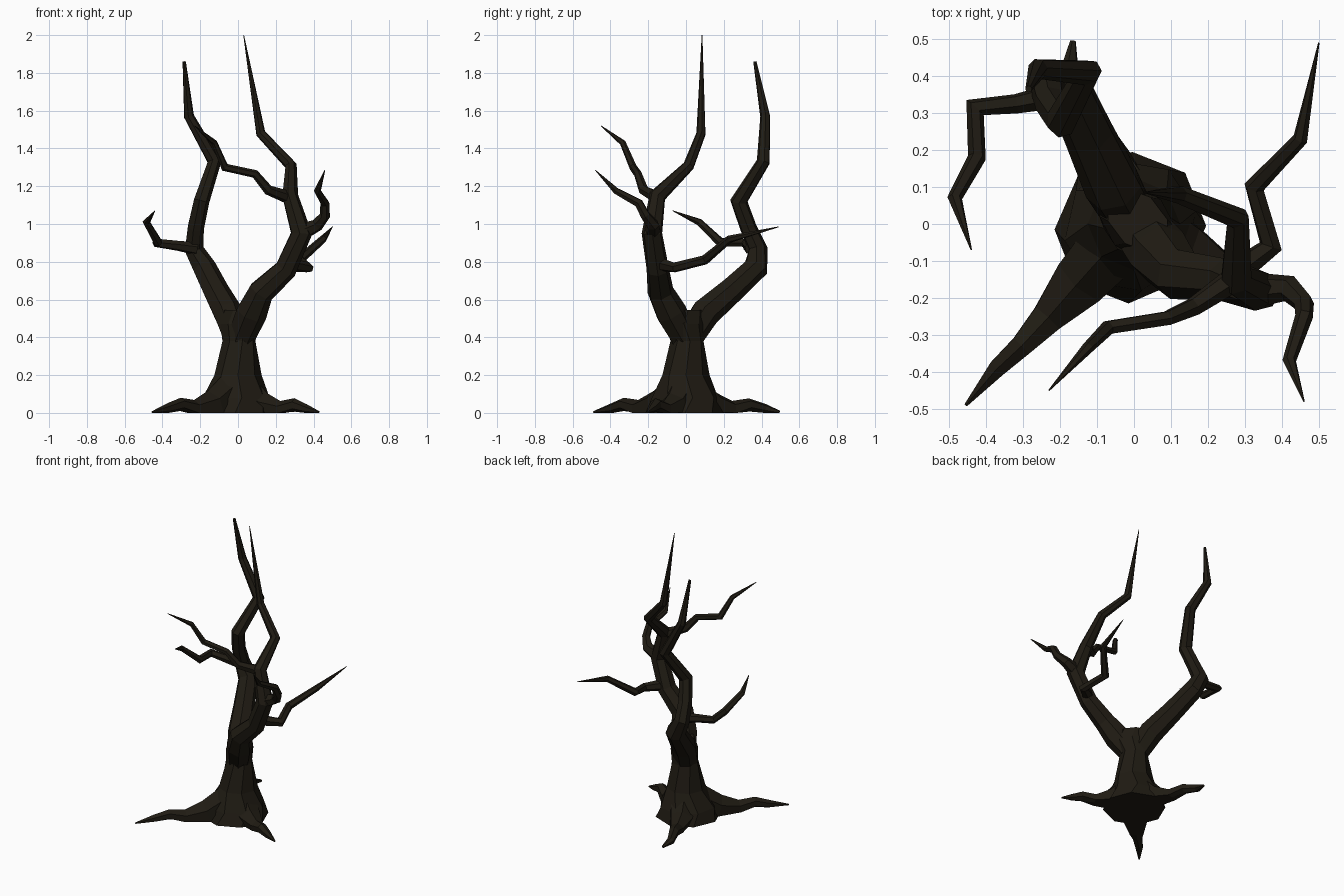
import bpy, bmesh, math
from mathutils import Vector

bark = bpy.data.materials.new("dark_bark")
bark.diffuse_color = (0.014, 0.011, 0.0065, 1)


def finish(name, bm):
    bmesh.ops.recalc_face_normals(bm, faces=bm.faces)
    me = bpy.data.meshes.new(name)
    bm.to_mesh(me)
    bm.free()
    me.materials.append(bark)
    ob = bpy.data.objects.new(name, me)
    bpy.context.collection.objects.link(ob)
    return ob


def skin(bm, rings):
    # bridge successive rings and cap both ends
    n = len(rings[0])
    for a, b in zip(rings, rings[1:]):
        for i in range(n):
            j = (i + 1) % n
            bm.faces.new((a[i], a[j], b[j], b[i]))
    bm.faces.new(rings[0])
    bm.faces.new(rings[-1])


def limb(name, path, sides=6):
    # crooked tapering tube through (x, y, z, radius) points, mitred at bends
    pts = [Vector(p[:3]) for p in path]
    bm = bmesh.new()
    rings, ref = [], None
    for k, p in enumerate(pts):
        d_in = (p - pts[max(k - 1, 0)]).normalized()
        d_out = (pts[min(k + 1, len(pts) - 1)] - p).normalized()
        t = (d_in + d_out).normalized()
        if ref is None:
            ref = t.orthogonal()
        ref = (ref - t * ref.dot(t)).normalized()
        side = t.cross(ref)
        # widen the ring in the plane of the bend
        bend = d_out - d_in
        bend = bend - t * bend.dot(t)
        stretch = 0.0
        if 0 < k < len(pts) - 1 and bend.length > 1e-4:
            bend.normalize()
            stretch = min(1 / max(t.dot(d_out), 0.1), 1.3) - 1
        ring = []
        for i in range(sides):
            a = math.tau * i / sides
            o = (ref * math.cos(a) + side * math.sin(a)) * path[k][3]
            if stretch:
                o += bend * o.dot(bend) * stretch
            q = p + o
            q.z = max(q.z, 0.0)
            ring.append(bm.verts.new(q))
        rings.append(ring)
    skin(bm, rings)
    return finish(name, bm)


# trunk: flared foot, narrow waist, widening along the fork diagonal
# (z, cx, cy, radius along the fork, radius across it)
bm = bmesh.new()
rings = []
for k, (z, cx, cy, rl, rs) in enumerate([
        (0.0, -0.01, -0.01, 0.20, 0.21), (0.08, -0.01, -0.005, 0.175, 0.185),
        (0.20, 0.0, 0.0, 0.125, 0.125), (0.38, 0.005, 0.005, 0.09, 0.088),
        (0.47, 0.01, 0.005, 0.12, 0.088), (0.545, 0.01, 0.01, 0.10, 0.07)]):
    ring = []
    for i in range(8):
        a = math.tau * (i + 0.25 * (k % 2)) / 8
        u, v = rl * math.cos(a), rs * math.sin(a)
        ring.append(bm.verts.new((cx + (u + v) * 0.7071, cy + (v - u) * 0.7071, z)))
    rings.append(ring)
skin(bm, rings)
finish("trunk", bm)

# two main limbs, starting inside the trunk
limb("left_limb", [
    (0.0, 0.0, 0.30, 0.06), (-0.01, 0.02, 0.40, 0.072), (-0.055, 0.10, 0.53, 0.08),
    (-0.12, 0.24, 0.65, 0.07), (-0.18, 0.37, 0.77, 0.064), (-0.235, 0.38, 0.87, 0.05),
    (-0.225, 0.33, 0.98, 0.045), (-0.195, 0.28, 1.12, 0.043), (-0.125, 0.41, 1.33, 0.035),
    (-0.26, 0.42, 1.57, 0.027), (-0.285, 0.365, 1.86, 0.009)], 7)
limb("right_limb", [
    (0.0, 0.0, 0.30, 0.06), (0.015, -0.01, 0.40, 0.075), (0.07, -0.08, 0.53, 0.085),
    (0.12, -0.135, 0.64, 0.07), (0.25, -0.15, 0.76, 0.06), (0.335, -0.18, 0.95, 0.055),
    (0.275, -0.15, 1.15, 0.043), (0.28, 0.015, 1.31, 0.03), (0.12, 0.08, 1.48, 0.025),
    (0.03, 0.085, 2.0, 0.002)], 7)

# side branches
limb("left_side_branch", [
    (-0.22, 0.345, 0.87, 0.035), (-0.32, 0.325, 0.885, 0.027), (-0.43, 0.315, 0.90, 0.024),
    (-0.425, 0.18, 0.905, 0.024), (-0.485, 0.07, 1.01, 0.019), (-0.44, -0.07, 1.07, 0.002)])
limb("right_back_branch", [
    (0.25, -0.15, 0.79, 0.04), (0.37, -0.06, 0.77, 0.027), (0.325, 0.10, 0.81, 0.025),
    (0.45, 0.23, 0.92, 0.02), (0.50, 0.49, 0.985, 0.002)])
limb("right_front_branch", [
    (0.32, -0.18, 0.95, 0.05), (0.42, -0.175, 0.995, 0.034), (0.46, -0.215, 1.045, 0.027),
    (0.46, -0.25, 1.11, 0.024), (0.42, -0.37, 1.175, 0.018), (0.46, -0.48, 1.285, 0.002)])
limb("crossing_branch", [
    (0.27, -0.15, 1.14, 0.035), (0.16, -0.225, 1.18, 0.026), (0.09, -0.255, 1.265, 0.021),
    (-0.07, -0.28, 1.30, 0.02), (-0.125, -0.335, 1.43, 0.016), (-0.23, -0.45, 1.52, 0.002)])

# three surface roots that dip, hump and taper to the ground
limb("front_left_root", [
    (-0.04, -0.04, 0.12, 0.10), (-0.14, -0.15, 0.035, 0.085), (-0.235, -0.255, 0.018, 0.05),
    (-0.305, -0.33, 0.045, 0.034), (-0.37, -0.39, 0.025, 0.027), (-0.455, -0.49, 0.004, 0.005)])
limb("right_root", [
    (0.03, -0.01, 0.12, 0.10), (0.13, -0.06, 0.03, 0.08), (0.23, -0.115, 0.015, 0.047),
    (0.30, -0.16, 0.042, 0.034), (0.36, -0.18, 0.022, 0.024), (0.43, -0.205, 0.004, 0.005)])
limb("back_root", [
    (-0.01, 0.04, 0.12, 0.10), (-0.06, 0.14, 0.03, 0.08), (-0.105, 0.25, 0.015, 0.048),
    (-0.14, 0.335, 0.042, 0.034), (-0.175, 0.42, 0.022, 0.025), (-0.165, 0.495, 0.004, 0.008)])
